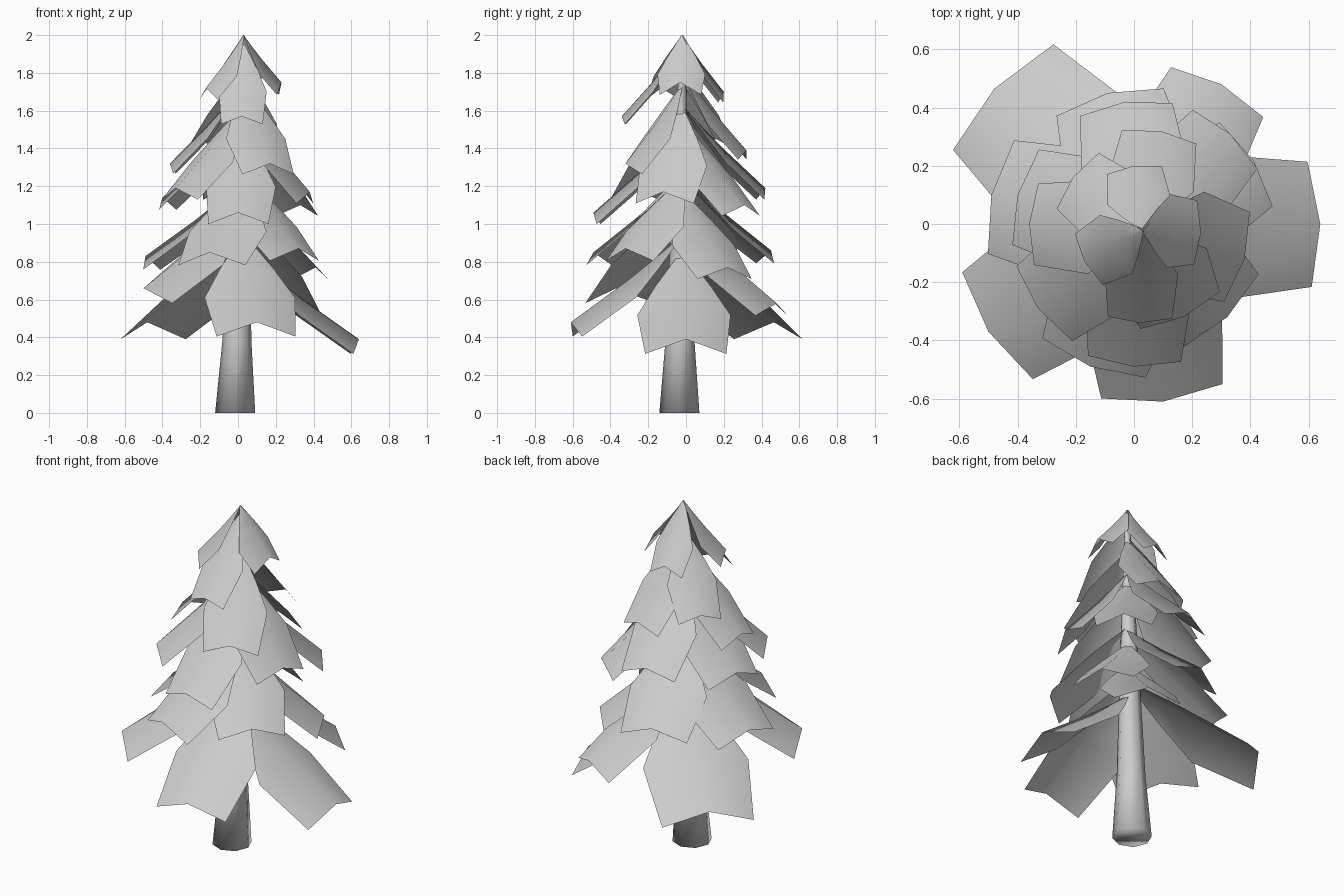
import bpy
from math import cos, sin, tau
from mathutils import Vector

cube = bpy.data.objects.get("Cube")
if cube:
    bpy.data.objects.remove(cube)

grey = bpy.data.materials.new("light_grey")
grey.use_nodes = True
colour = (0.6, 0.6, 0.6, 1)
grey.diffuse_color = colour
grey.node_tree.nodes["Principled BSDF"].inputs["Base Color"].default_value = colour

AXIS = Vector((0.03, -0.02, 0))


def add_mesh(name, verts, faces):
    mesh = bpy.data.meshes.new(name)
    mesh.from_pydata(verts, [], faces)
    mesh.materials.append(grey)
    obj = bpy.data.objects.new(name, mesh)
    bpy.context.collection.objects.link(obj)
    for p in mesh.polygons:
        p.use_smooth = True
    mesh.update()


def grid_faces(rows, cols, closed=False):
    span = cols if closed else cols - 1
    return [(r * cols + c, r * cols + (c + 1) % cols,
             (r + 1) * cols + (c + 1) % cols, (r + 1) * cols + c)
            for r in range(rows - 1) for c in range(span)]


# Drooping bough: a folded sheet that widens from the trunk and ends in a blunt point
def bough(name, tip, half, rise, droop):
    flat = Vector((tip.x, tip.y, 0)) - AXIS
    out, reach = flat.normalized(), flat.length
    side = Vector((-out.y, out.x, 0))
    rise = min(rise, 2 - tip.z)
    profile = ((0, 0.06), (0.25, 0.68), (0.5, 1.15), (1, 1))
    verts = []
    for t, width in profile:
        s = 1 - t
        z = tip.z + rise * (0.88 * s + 0.12 * s * s)
        for u in (-1, 0, 1):
            fold = abs(u) * width * half
            verts.append(AXIS + out * (reach * t - 0.17 * fold * t)
                         + side * (u * width * half) + Vector((0, 0, z - droop * fold)))
    add_mesh(name, verts, grid_faces(len(profile), 3))


# Tiers from the ground up: rise and side droop, then tip point and half width of each bough
tiers = [
    (0.46, 0.36, [(.64, 0, .39, .215), (-.48, .465, .48, .25), (.1, -.61, .48, .21),
                  (.3, .48, .58, .18), (-.5, -.37, .66, .22)]),
    (0.4, 0.36, [(-.49, .1, .83, .2), (-.09, .45, .86, .19), (.41, .22, .77, .17),
                 (.32, -.32, .87, .18), (-.15, -.49, .85, .19)]),
    (0.44, 0.38, [(0, -.49, 1.06, .16), (-.4, .1, 1.14, .17), (-.03, .42, 1.19, .16),
                  (.38, -.12, 1.17, .16), (-.33, -.29, 1.19, .16), (.33, .31, 1.1, .15)]),
    (0.42, 0.38, [(-.36, 0, 1.32, .14), (.17, -.32, 1.32, .15), (.09, .32, 1.39, .13)]),
    (0.38, 0.38, [(.02, -.34, 1.57, .11), (-.21, .16, 1.45, .12)]),
    (0.3, 0.6, [(-.17, -.13, 1.72, .1), (.23, -.03, 1.75, .11), (0, .2, 1.7, .095)]),
]
for level, (rise, droop, boughs) in enumerate(tiers, 1):
    for n, (x, y, z, half) in enumerate(boughs, 1):
        bough(f"tier_{level}_bough_{n}", Vector((x, y, z)), half, rise, droop)

# Leaning, tapering trunk
sides = 8
base, top = Vector((-0.015, -0.035, 0)), Vector((0.03, -0.02, 1.9))
rings = ((0, 0.106), (0.2, 0.077), (0.5, 0.055), (1, 0.015))
verts = []
for t, r in rings:
    for k in range(sides):
        a = tau * k / sides
        verts.append(base.lerp(top, t) + Vector((r * cos(a), r * sin(a), 0)))
add_mesh("trunk", verts, grid_faces(len(rings), sides, True) + [tuple(reversed(range(sides)))])
